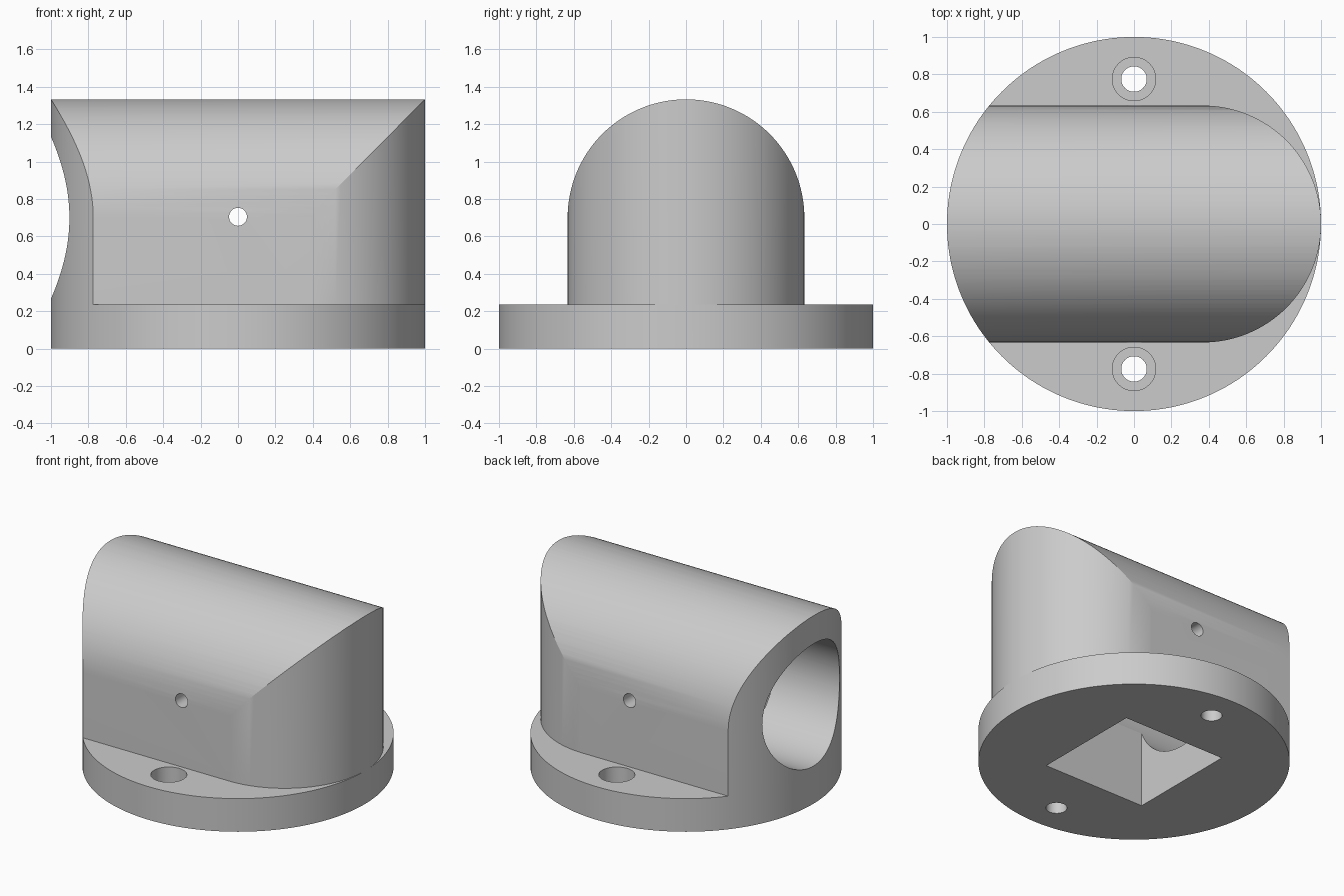
import bpy, bmesh, math
from mathutils import Matrix, Vector

cube = bpy.data.objects.get("Cube")
if cube:
    bpy.data.objects.remove(cube, do_unlink=True)

BASE_TOP = 0.235     # flange thickness
AXIS_Z = 0.70        # height of the bore axis
HALF = 0.633         # half width of the housing
SEG = 128

grey = bpy.data.materials.new("neutral grey")
grey.use_nodes = True
color = (0.6, 0.6, 0.6, 1)
grey.diffuse_color = color
grey.node_tree.nodes["Principled BSDF"].inputs["Base Color"].default_value = color


def finish(name, bm):
    bmesh.ops.recalc_face_normals(bm, faces=bm.faces)
    mesh = bpy.data.meshes.new(name)
    bm.to_mesh(mesh)
    bm.free()
    mesh.materials.append(grey)
    ob = bpy.data.objects.new(name, mesh)
    bpy.context.collection.objects.link(ob)
    return ob


def prism(name, points, shift):
    """Extrude a closed outline along the shift vector."""
    bm = bmesh.new()
    face = bm.faces.new([bm.verts.new(p) for p in points])
    result = bmesh.ops.extrude_face_region(bm, geom=[face], use_keep_orig=True)
    verts = [g for g in result["geom"] if isinstance(g, bmesh.types.BMVert)]
    bmesh.ops.translate(bm, verts=verts, vec=shift)
    return finish(name, bm)


def rod(name, start, end, radius, segments=SEG):
    """Cylinder between two points."""
    a, b = Vector(start), Vector(end)
    turn = (b - a).to_track_quat('Z', 'Y').to_matrix().to_4x4()
    bm = bmesh.new()
    bmesh.ops.create_cone(bm, cap_ends=True, segments=segments, radius1=radius,
                          radius2=radius, depth=(b - a).length,
                          matrix=Matrix.Translation((a + b) / 2) @ turn)
    return finish(name, bm)


def box(name, size, center):
    bm = bmesh.new()
    bmesh.ops.create_cube(bm, size=1, matrix=Matrix.Translation(center)
                          @ Matrix.Diagonal((*size, 1)))
    return finish(name, bm)


def combine(ob, other, operation):
    mod = ob.modifiers.new(operation.lower(), 'BOOLEAN')
    mod.operation, mod.solver, mod.object = operation, 'EXACT', other
    bpy.ops.object.select_all(action='DESELECT')
    bpy.context.view_layer.objects.active = ob
    ob.select_set(True)
    bpy.ops.object.modifier_apply(modifier=mod.name)
    bpy.data.objects.remove(other, do_unlink=True)


def half_circle(radius):
    steps = SEG // 2
    return [(radius * math.cos(math.pi * i / steps),
             radius * math.sin(math.pi * i / steps)) for i in range(steps + 1)]


# Arched housing running along x
arch = [(-1.5, HALF, 0.1)]
arch += [(-1.5, y, AXIS_Z + z) for y, z in half_circle(HALF)]
arch.append((-1.5, -HALF, 0.1))
housing = prism("housing", arch, (3, 0, 0))

# Rounded closed end, seen as a plan outline
r = HALF + 0.0005
plan = [(-2, r, 0.05)]
plan += [(1 - HALF + x, y, 0.05) for y, x in half_circle(r)]
plan.append((-2, -r, 0.05))
combine(housing, prism("end_plan", plan, (0, 0, 1.6)), 'INTERSECT')

# Flange, trimmed round together with the open end of the housing
combine(housing, box("flange", (3, 3, BASE_TOP + 0.2),
                     (0, 0, BASE_TOP / 2 - 0.1)), 'UNION')
combine(housing, rod("round_trim", (0, 0, 0), (0, 0, 1.6), 1, 2 * SEG), 'INTERSECT')

# Blind bore and the square pocket that opens into it from below
combine(housing, rod("bore", (-1.5, 0, AXIS_Z), (0.6, 0, AXIS_Z), 0.433), 'DIFFERENCE')
combine(housing, box("square_pocket", (0.8, 0.8, 1), (0, 0, AXIS_Z - 0.5)), 'DIFFERENCE')

# Cross pin hole
combine(housing, rod("pin_hole", (0, -1, AXIS_Z + 0.005), (0, 1, AXIS_Z + 0.005),
                     0.048, 32), 'DIFFERENCE')

# Counterbored screw holes
for y in (-0.775, 0.775):
    combine(housing, rod("screw_hole", (0, y, -0.1), (0, y, 0.5), 0.068, 48), 'DIFFERENCE')
    combine(housing, rod("counterbore", (0, y, BASE_TOP - 0.14), (0, y, 0.5),
                         0.116, 48), 'DIFFERENCE')

housing.name = "flanged_housing"
housing.select_set(True)
bpy.context.view_layer.objects.active = housing
bpy.ops.object.shade_smooth_by_angle(angle=math.radians(20))
